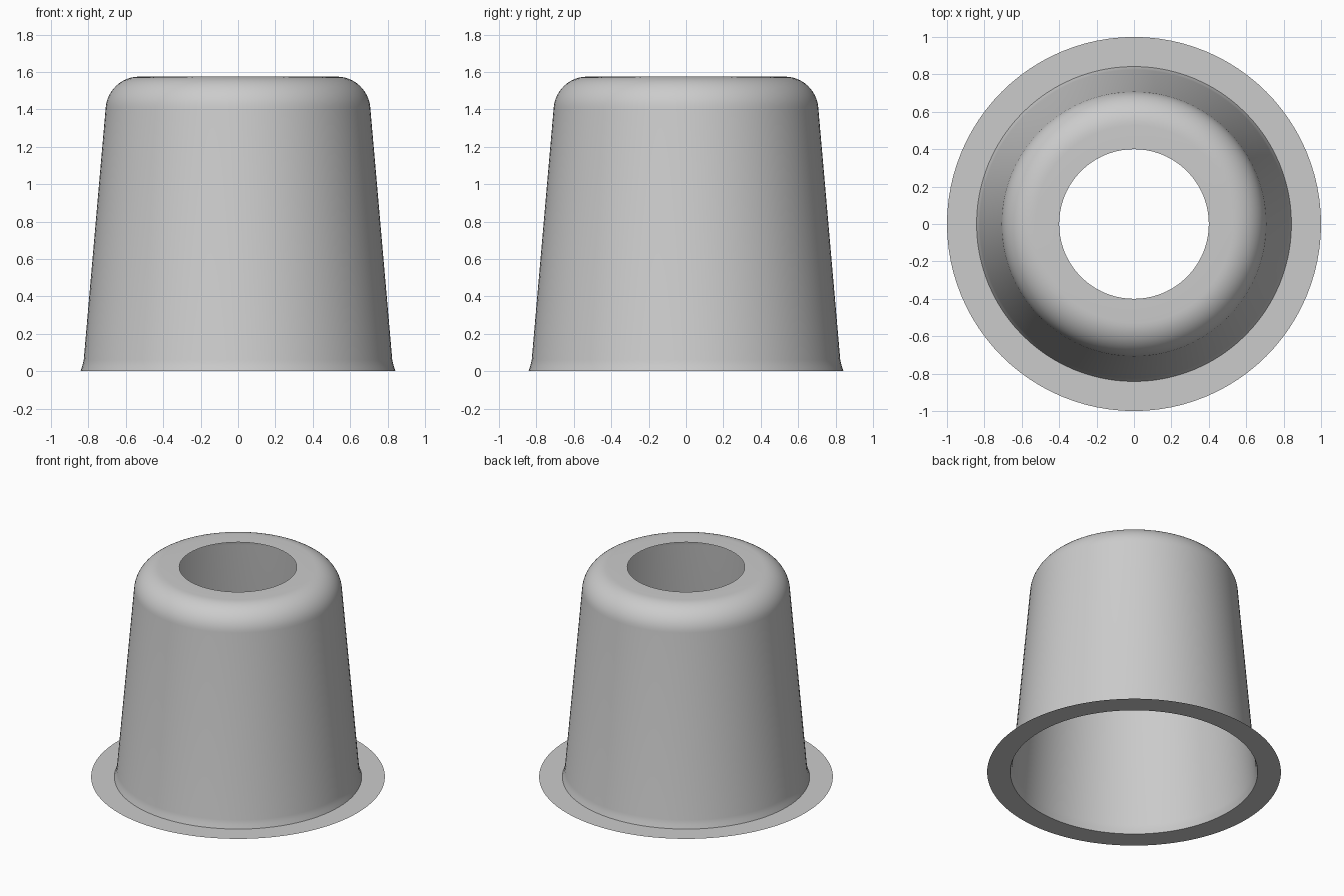
import bpy, bmesh
from math import sin, cos, pi, radians

cube = bpy.data.objects.get("Cube")
if cube:
    bpy.data.objects.remove(cube)

SEGMENTS = 96

# Plain grey
grey = bpy.data.materials.new("plain grey")
grey.use_nodes = True
colour = (0.6, 0.6, 0.6, 1)
grey.diffuse_color = colour
grey.node_tree.nodes["Principled BSDF"].inputs["Base Color"].default_value = colour


def lathe(name, profile):
    """Spin a (radius, height) profile into an open sheet facing outwards."""
    bm = bmesh.new()
    rings = [[bm.verts.new((r * cos(2 * pi * i / SEGMENTS), r * sin(2 * pi * i / SEGMENTS), z))
              for i in range(SEGMENTS)] for r, z in profile]
    for low, high in zip(rings, rings[1:]):
        for i in range(SEGMENTS):
            j = (i + 1) % SEGMENTS
            bm.faces.new((low[i], low[j], high[j], high[i]))
    mesh = bpy.data.meshes.new(name)
    bm.to_mesh(mesh)
    bm.free()
    mesh.materials.append(grey)
    obj = bpy.data.objects.new(name, mesh)
    bpy.context.collection.objects.link(obj)
    bpy.ops.object.select_all(action='DESELECT')
    obj.select_set(True)
    bpy.context.view_layer.objects.active = obj
    bpy.ops.object.shade_smooth_by_angle(angle=radians(35))


# Flat flange, flared foot and tapered wall
profile = [(1.0, 0), (0.842, 0), (0.832, 0.03), (0.825, 0.06)]

# Rounded shoulder, tangent to the wall and the flat top
top, radius, centre, lean = 1.575, 0.18, 0.528, radians(4.9)
for step in range(13):
    a = lean + (pi / 2 - lean) * step / 12
    profile.append((centre + radius * cos(a), top - radius + radius * sin(a)))

# Flat top up to the round opening
profile.append((0.4, top))
lathe("flanged_cup_shell", profile)
